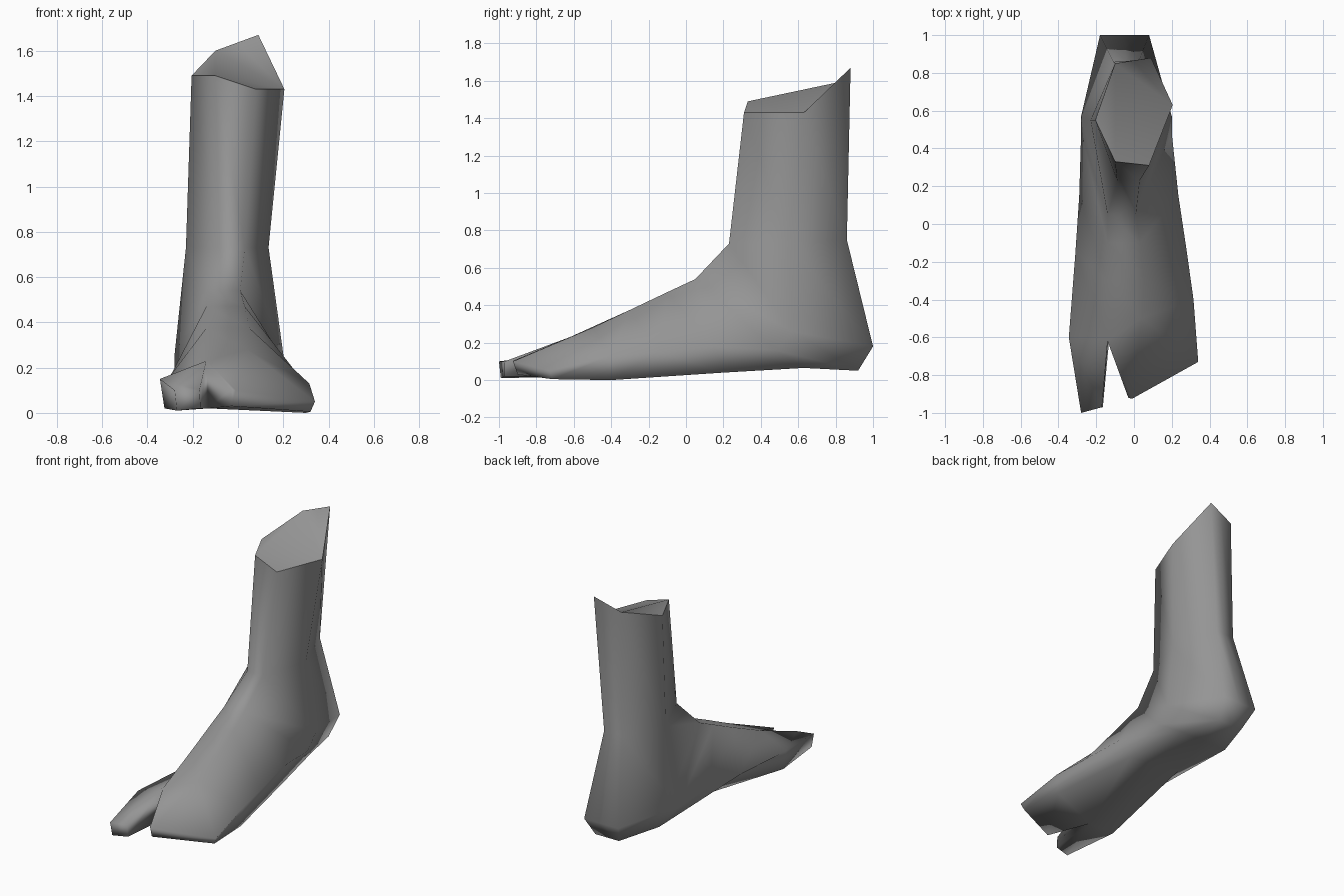
import bpy
import bmesh
from mathutils import Vector

default_cube = bpy.data.objects.get("Cube")
if default_cube:
    bpy.data.objects.remove(default_cube, do_unlink=True)

# Plain grey surface
grey = bpy.data.materials.new("matte grey")
grey.use_nodes = True
colour = (0.3, 0.3, 0.3, 1)
grey.diffuse_color = colour
grey.node_tree.nodes["Principled BSDF"].inputs["Base Color"].default_value = colour


def ring(front, side, back):
    """Six points around the limb; each pair is (left x, right x, y, z)."""
    (fl, fr, fy, fz), (sl, sr, sy, sz), (bl, br, by, bz) = front, side, back
    return [(fl, fy, fz), (fr, fy, fz), (sr, sy, sz),
            (br, by, bz), (bl, by, bz), (sl, sy, sz)]


def add_middle(points, middle=None):
    """Insert a seventh point between the two heel or sole points."""
    points = [Vector(p) for p in points]
    middle = Vector(middle) if middle else (points[3] + points[4]) / 2
    return points[:4] + [middle] + points[4:]


def bridge(bm, first, second):
    """Join two matching loops with a band of faces."""
    count = len(first)
    for i in range(count):
        j = (i + 1) % count
        bm.faces.new([first[i], first[j], second[j], second[i]])


def add_tip(bm, base, points):
    """Extend an open loop to a closed toe tip."""
    tip = [bm.verts.new(p) for p in points]
    bridge(bm, base, tip)
    bm.faces.new(tip)


# Slanted cut at the top of the leg
leg_top = [(-.10, .33, 1.49), (.08, .31, 1.43), (.205, .63, 1.43),
           (.09, .88, 1.67), (-.10, .85, 1.6), (-.205, .55, 1.49)]

# Rings turning from the ankle, around the heel, into the foot
instep = (-.14, .01, .05, .54)
ankle = ring((-.09, .03, .23, .73), (-.23, .135, .55, .73), (-.11, .025, .86, .75))
heel_back = ring(instep, (-.28, .2, .57, .26), (-.18, .08, 1, .18))
heel_base = ring(instep, (-.28, .2, .48, .16), (-.13, .05, .92, .05))
arch = ring((-.14, .03, -.1, .47), (-.29, .235, .15, .18), (-.235, .12, .63, .065))
midfoot = ring((-.14, .05, -.3, .375), (-.31, .28, -.15, .15), (-.23, .2, .2, .04))

# Raised inner arch
midfoot[4] = (-.22, .18, .1)

# Ball of the foot, where the cleft begins
ball = [(-.14, -.62, .23), (.04, -.5, .28), (.315, -.4, .13),
        (.3, -.4, 0), (-.325, -.6, .02), (-.345, -.6, .15)]

bm = bmesh.new()
loops = [add_middle(r) for r in (leg_top, ankle, heel_back, heel_base, arch, midfoot)]
loops.append(add_middle(ball, (-.13, -.6, .02)))
rows = [[bm.verts.new(p) for p in loop] for loop in loops]
for upper, lower in zip(rows, rows[1:]):
    bridge(bm, upper, lower)

# Closed top, folded into a shallow hollow
top = rows[0]
for corners in ((0, 5, 6), (0, 1, 2), (0, 2, 5), (2, 3, 4, 5)):
    bm.faces.new([top[i] for i in corners])

# Separate big toe and joined outer toes
cleft_top, ridge, outer, sole_outer, cleft_base, sole_inner, inner = rows[-1]
add_tip(bm, [cleft_top, cleft_base, sole_inner, inner],
        [(-.17, -.97, .1), (-.165, -.97, .02), (-.27, -.99, .01), (-.28, -1, .1)])
add_tip(bm, [cleft_top, ridge, outer, sole_outer, cleft_base],
        [(-.03, -.92, .105), (-.01, -.925, .1), (.34, -.73, .05),
         (.32, -.715, .005), (-.03, -.9, .03)])

# Soft shading everywhere except a crisp rim around the cut
for face in bm.faces:
    face.smooth = True
for a, b in zip(top, top[1:] + top[:1]):
    bm.edges.get((a, b)).smooth = False

bmesh.ops.remove_doubles(bm, verts=bm.verts, dist=.001)
bmesh.ops.recalc_face_normals(bm, faces=bm.faces)

mesh = bpy.data.meshes.new("foot")
bm.to_mesh(mesh)
bm.free()
mesh.materials.append(grey)
foot = bpy.data.objects.new("foot", mesh)
bpy.context.collection.objects.link(foot)
